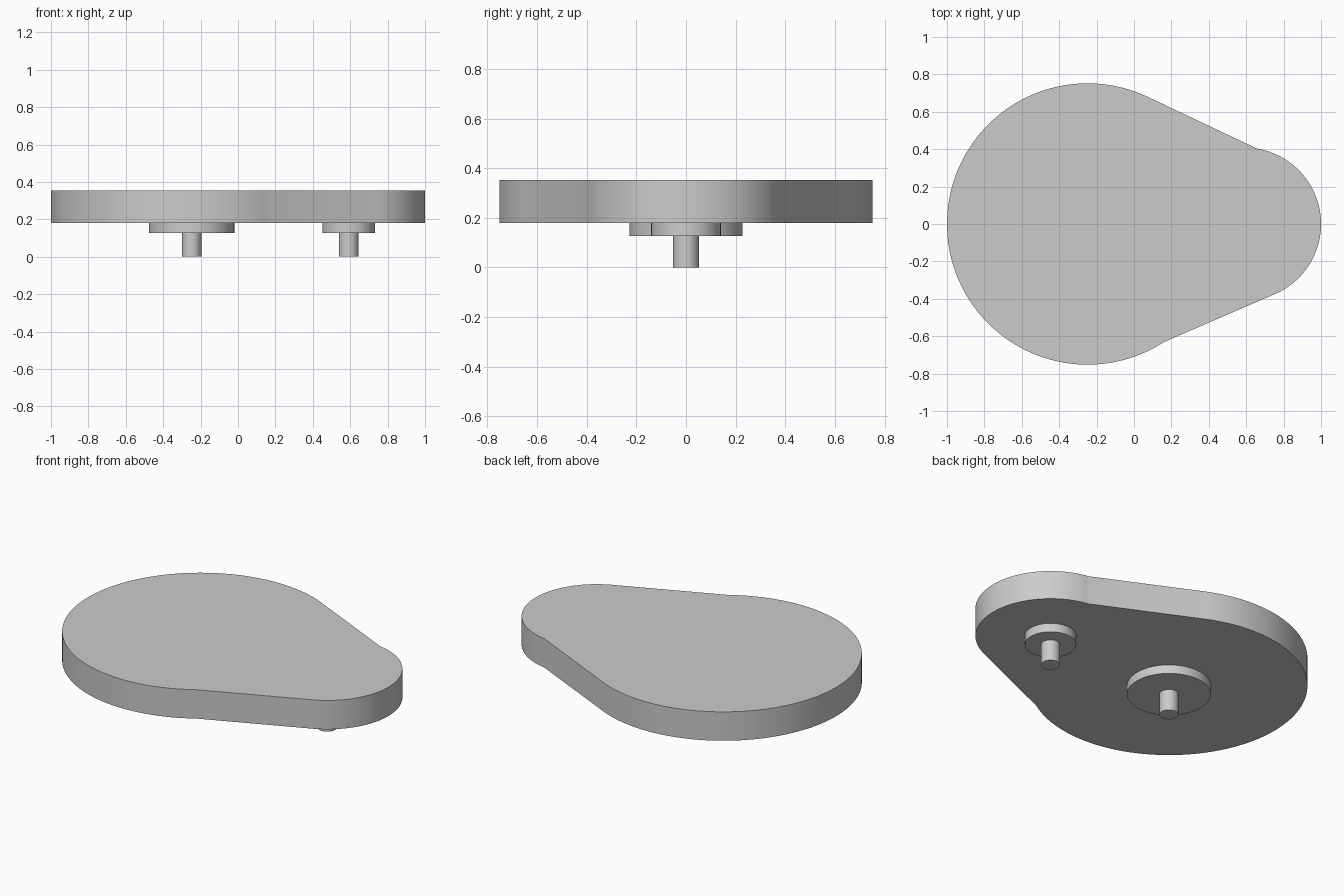
import bpy
import bmesh
from math import cos, sin, radians

default = bpy.data.objects.get("Cube")
if default:
    bpy.data.objects.remove(default, do_unlink=True)

grey = bpy.data.materials.new("plain grey")
grey.use_nodes = True
colour = (0.6, 0.6, 0.6, 1)
grey.diffuse_color = colour
grey.node_tree.nodes["Principled BSDF"].inputs["Base Color"].default_value = colour


def arc(x, radius, start, end, steps):
    """Points on an arc centred on the x axis, angles in degrees."""
    angles = [radians(start + (end - start) * i / steps) for i in range(steps + 1)]
    return [(x + radius * cos(a), radius * sin(a)) for a in angles]


def extrude_outline(name, outline, bottom, top):
    """Solid prism with smooth walls and sharp rims."""
    bm = bmesh.new()
    base = bm.faces.new([bm.verts.new((x, y, bottom)) for x, y in outline])
    raised = bmesh.ops.extrude_face_region(bm, geom=[base], use_keep_orig=True)["geom"]
    for v in raised:
        if isinstance(v, bmesh.types.BMVert):
            v.co.z = top
    bmesh.ops.recalc_face_normals(bm, faces=bm.faces)
    mesh = bpy.data.meshes.new(name)
    bm.to_mesh(mesh)
    bm.free()
    mesh.materials.append(grey)
    obj = bpy.data.objects.new(name, mesh)
    bpy.context.collection.objects.link(obj)
    bpy.ops.object.select_all(action="DESELECT")
    obj.select_set(True)
    bpy.context.view_layer.objects.active = obj
    bpy.ops.object.shade_smooth_by_angle(angle=radians(30))


def disc(name, x, radius, bottom, top):
    extrude_outline(name, arc(x, radius, 0, 360, 64)[:-1], bottom, top)


LARGE_X, SMALL_X = -0.248, 0.592
PLATE_BOTTOM, BOSS_BOTTOM = 0.18, 0.127

# Plate: large and small round ends joined by straight flanks
plate = arc(LARGE_X, 0.752, 65.8, 303.1, 96) + arc(SMALL_X, 0.408, -68.5, 80.5, 64)
extrude_outline("plate", plate, PLATE_BOTTOM, 0.353)

# Round bosses with pins under each end
for end, x, boss_radius in (("large", LARGE_X, 0.228), ("small", SMALL_X, 0.14)):
    disc(end + "_boss", x, boss_radius, BOSS_BOTTOM, PLATE_BOTTOM)
    disc(end + "_pin", x, 0.052, 0, BOSS_BOTTOM)
